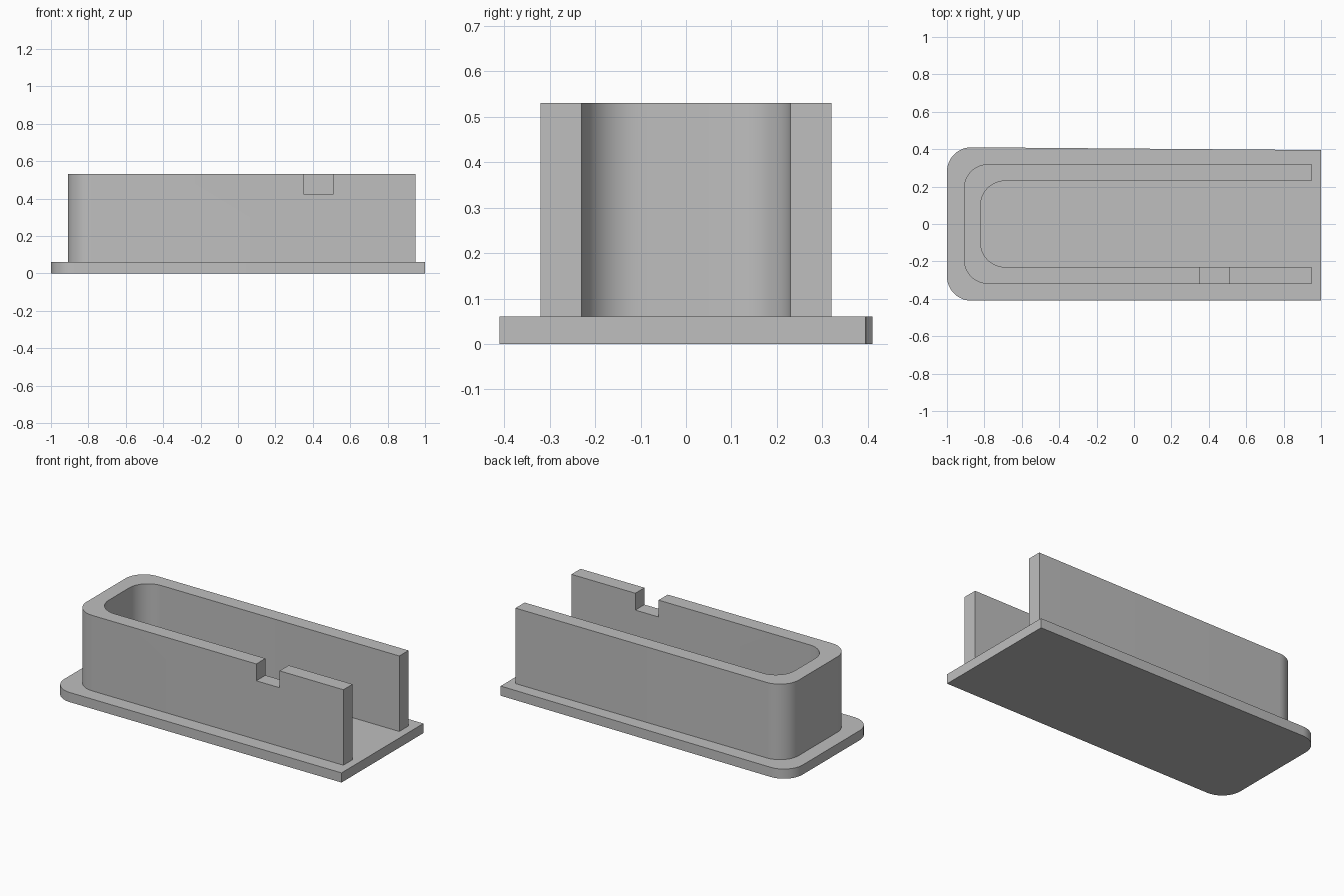
import bpy
import bmesh
from math import cos, sin, pi

cube = bpy.data.objects.get("Cube")
if cube:
    bpy.data.objects.remove(cube, do_unlink=True)

grey = bpy.data.materials.new("light_grey")
grey.use_nodes = True
colour = (0.52, 0.52, 0.52, 1)
grey.diffuse_color = colour
grey.node_tree.nodes["Principled BSDF"].inputs["Base Color"].default_value = colour

RADIUS = 0.13
STEPS = 12


def rounded_end(left, half):
    """Points around the rounded left end, from the back side to the front."""
    points = []
    for side, start in ((1, pi / 2), (-1, pi)):
        for i in range(STEPS + 1):
            a = start + i / STEPS * pi / 2
            points.append((left + RADIUS + RADIUS * cos(a),
                           side * (half - RADIUS) + RADIUS * sin(a)))
    return points


def extrude(name, outline, bottom, top):
    """Solid made by raising a plan outline."""
    bm = bmesh.new()
    face = bm.faces.new([bm.verts.new((x, y, bottom)) for x, y in outline])
    raised = bmesh.ops.extrude_face_region(bm, geom=[face])["geom"]
    verts = [v for v in raised if isinstance(v, bmesh.types.BMVert)]
    bmesh.ops.translate(bm, verts=verts, vec=(0, 0, top - bottom))
    bmesh.ops.recalc_face_normals(bm, faces=bm.faces)
    mesh = bpy.data.meshes.new(name)
    bm.to_mesh(mesh)
    bm.free()
    mesh.materials.append(grey)
    obj = bpy.data.objects.new(name, mesh)
    bpy.context.collection.objects.link(obj)
    return obj


def activate(obj):
    bpy.ops.object.select_all(action="DESELECT")
    obj.select_set(True)
    bpy.context.view_layer.objects.active = obj


# Base plate, its back edge tapering slightly towards the open end
base = extrude("base_plate",
               rounded_end(-1, 0.41) + [(1, -0.41), (1, 0.395)], 0, 0.06)

# U-shaped wall, open at the right end
END = 0.95
outer = rounded_end(-0.91, 0.32)
inner = rounded_end(-0.82, 0.23)
outline = ([(END, 0.32)] + outer + [(END, -0.32), (END, -0.23)]
           + inner[::-1] + [(END, 0.23)])
wall = extrude("u_wall", outline, 0.06, 0.53)

# Notch in the top of the front wall
cutter = extrude("notch_cutter",
                 [(0.35, -0.4), (0.51, -0.4), (0.51, -0.15), (0.35, -0.15)],
                 0.425, 0.6)
cutter.hide_render = True
notch = wall.modifiers.new("notch", "BOOLEAN")
notch.operation = "DIFFERENCE"
notch.solver = "EXACT"
notch.object = cutter
activate(wall)
bpy.ops.object.modifier_apply(modifier=notch.name)
bpy.data.objects.remove(cutter, do_unlink=True)

# Smooth rounded corners, sharp edges elsewhere
for part in (base, wall):
    activate(part)
    bpy.ops.object.shade_smooth_by_angle(angle=pi / 6)
